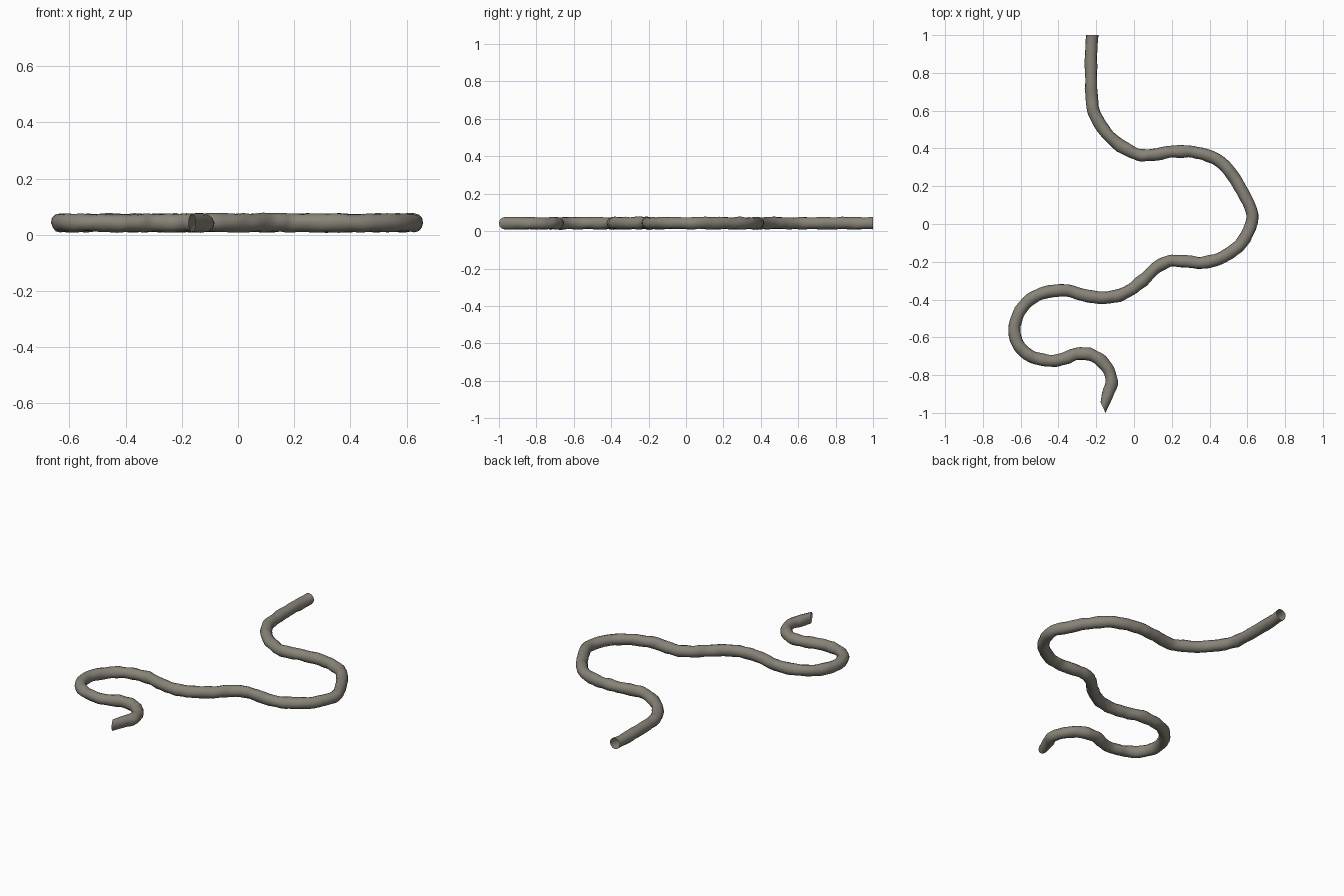
import bpy, bmesh, math
from mathutils import Vector, noise

if "Cube" in bpy.data.objects:
    bpy.data.objects.remove(bpy.data.objects["Cube"])

# Centre line seen from above, from the back end to the front tip
PATH = [(-.22, 1), (-.228, .87), (-.225, .685), (-.21, .59), (-.16, .5), (-.087, .425),
        (.008, .373), (.08, .363), (.167, .378), (.27, .384), (.375, .368), (.463, .325),
        (.537, .235), (.59, .14), (.627, .05), (.606, -.04), (.548, -.125), (.452, -.183),
        (.36, -.205), (.267, -.198), (.188, -.196), (.12, -.23), (.045, -.3), (-.024, -.352),
        (-.1, -.384), (-.183, -.39), (-.26, -.378), (-.352, -.352), (-.447, -.357),
        (-.526, -.384), (-.59, -.442), (-.632, -.532), (-.616, -.632), (-.553, -.696),
        (-.463, -.722), (-.384, -.717), (-.31, -.69), (-.235, -.69), (-.172, -.727),
        (-.13, -.786), (-.12, -.85), (-.14, -.905)]
SIDES, STEPS, RADIUS, HEIGHT = 12, 5, 0.0325, 0.042


def smooth_path(points, steps):
    """Catmull-Rom curve through the points."""
    p = [Vector((x, y, HEIGHT)) for x, y in points]
    p = [2 * p[0] - p[1]] + p + [2 * p[-1] - p[-2]]
    out = []
    for a, b, c, d in zip(p, p[1:], p[2:], p[3:]):
        for i in range(steps):
            t = i / steps
            out.append(0.5 * (2 * b + (c - a) * t + (2 * a - 5 * b + 4 * c - d) * t ** 2
                              + (3 * b - a - 3 * c + d) * t ** 3))
    return out + [p[-2]]


bm = bmesh.new()
up = Vector((0, 0, 1))


def add_ring(centre, side, bumpy=True):
    ring = []
    for k in range(SIDES):
        a = 2 * math.pi * k / SIDES
        v = side * math.cos(a) + up * RADIUS * math.sin(a)
        if bumpy:
            v *= 1 + 0.16 * noise.noise((centre + v) * 22)
        ring.append(bm.verts.new(centre + v))
    return ring


# Bumpy round body
line = smooth_path(PATH, STEPS)
rings = []
for i, c in enumerate(line):
    tangent = (line[min(i + 1, len(line) - 1)] - line[max(i - 1, 0)]).normalized()
    if i == 0:
        tangent = Vector((0, -1, 0))
    rings.append(add_ring(c, tangent.cross(up) * RADIUS))

# Skewed open tip at the front
rings.append(add_ring(Vector((-.164, -.972, HEIGHT)), Vector((-.013, .028, 0)), False))

for r, s in zip(rings, rings[1:]):
    for k in range(SIDES):
        n = (k + 1) % SIDES
        bm.faces.new((r[k], r[n], s[n], s[k]))
bmesh.ops.recalc_face_normals(bm, faces=bm.faces)
for f in bm.faces:
    f.smooth = True

mesh = bpy.data.meshes.new("winding_tube")
bm.to_mesh(mesh)
bm.free()
mat = bpy.data.materials.new("grey brown")
mat.diffuse_color = (0.25, 0.23, 0.19, 1)
mat.use_nodes = True
mat.node_tree.nodes["Principled BSDF"].inputs["Base Color"].default_value = mat.diffuse_color
mesh.materials.append(mat)
bpy.context.collection.objects.link(bpy.data.objects.new("winding_tube", mesh))
